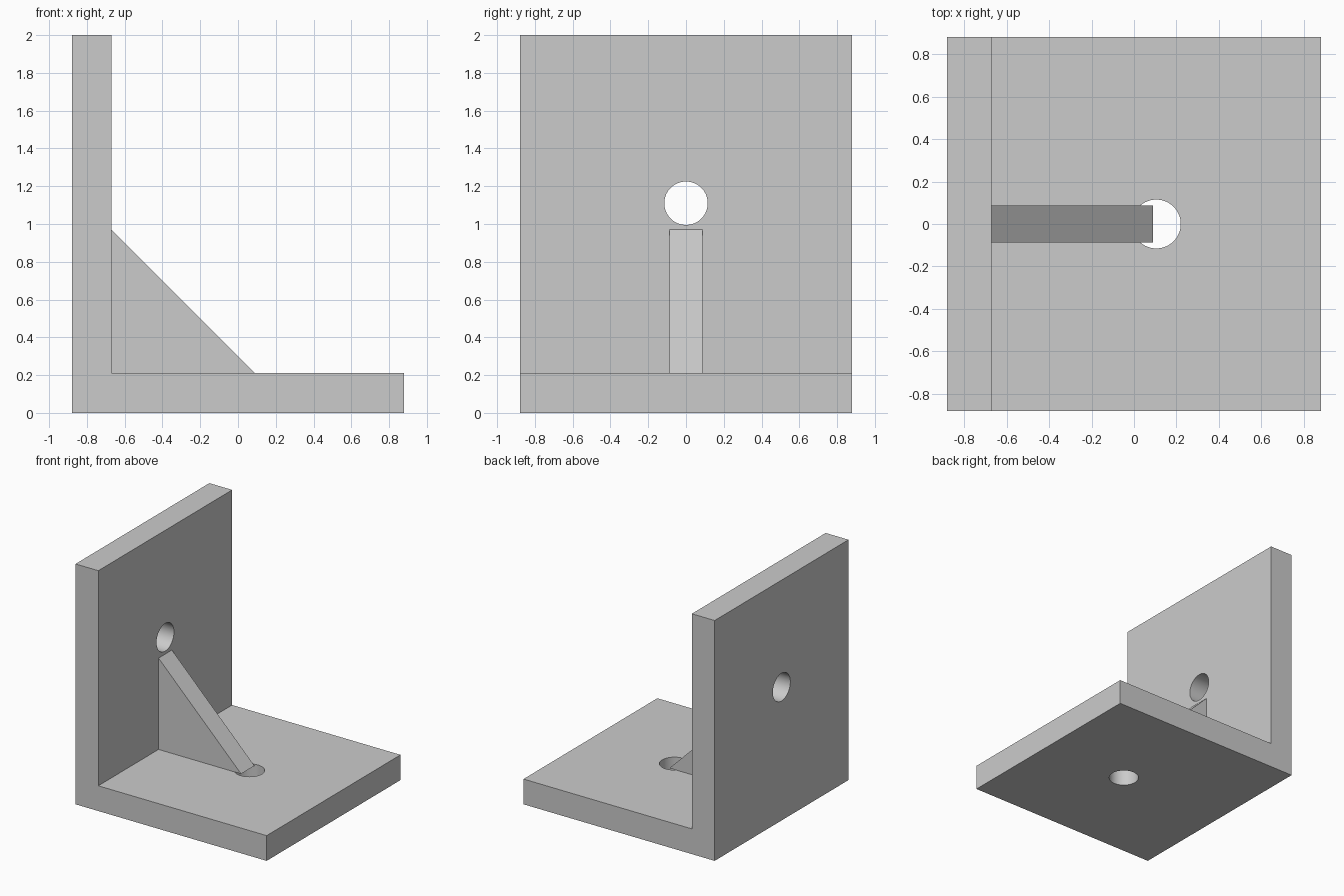
import bpy, bmesh, math
from mathutils import Vector

if "Cube" in bpy.data.objects:
    bpy.data.objects.remove(bpy.data.objects["Cube"], do_unlink=True)

HALF, THICK, HEIGHT = 0.88, 0.21, 2.0
INNER = -HALF + THICK          # inside face of the upright
HOLE_R = 0.115

grey = bpy.data.materials.new("plain_grey")
grey.use_nodes = True
COLOUR = (0.6, 0.6, 0.6, 1)
grey.diffuse_color = COLOUR
grey.node_tree.nodes["Principled BSDF"].inputs["Base Color"].default_value = COLOUR


def extrude_profile(name, points, half_width):
    """Extrude an x-z outline along y, centred on y = 0."""
    bm = bmesh.new()
    face = bm.faces.new([bm.verts.new((x, -half_width, z)) for x, z in points])
    grown = bmesh.ops.extrude_face_region(bm, geom=[face])["geom"]
    moved = [v for v in grown if isinstance(v, bmesh.types.BMVert)]
    bmesh.ops.translate(bm, verts=moved, vec=Vector((0, 2 * half_width, 0)))
    bmesh.ops.recalc_face_normals(bm, faces=bm.faces)
    mesh = bpy.data.meshes.new(name)
    bm.to_mesh(mesh)
    bm.free()
    mesh.materials.append(grey)
    obj = bpy.data.objects.new(name, mesh)
    bpy.context.collection.objects.link(obj)
    return obj


def drill(target, centre, rotation):
    """Cut a round through hole in the target."""
    bpy.ops.mesh.primitive_cylinder_add(vertices=64, radius=HOLE_R, depth=3 * THICK,
                                        location=centre, rotation=rotation)
    cutter = bpy.context.object
    cutter.name = "hole_cutter"
    cutter.hide_render = True
    cutter.data.materials.append(grey)
    mod = target.modifiers.new("hole", "BOOLEAN")
    mod.operation, mod.solver, mod.object = "DIFFERENCE", "EXACT", cutter
    bpy.ops.object.select_all(action="DESELECT")
    target.select_set(True)
    bpy.context.view_layer.objects.active = target
    bpy.ops.object.modifier_apply(modifier=mod.name)
    bpy.data.objects.remove(cutter, do_unlink=True)


# L-shaped plate: upright wall and base in one piece
bracket = extrude_profile("angle_plate", [
    (-HALF, 0), (HALF, 0), (HALF, THICK), (INNER, THICK),
    (INNER, HEIGHT), (-HALF, HEIGHT)], HALF)

# Bolt holes through the wall and the base
drill(bracket, (-HALF + THICK / 2, 0, 1.11), (0, math.pi / 2, 0))
drill(bracket, (0.105, 0, THICK / 2), (0, 0, 0))
bpy.ops.object.shade_smooth_by_angle(angle=math.radians(30))

# Triangular stiffening rib in the inside corner
extrude_profile("gusset_rib", [
    (INNER, THICK), (0.09, THICK), (INNER, 0.97)], 0.088)
